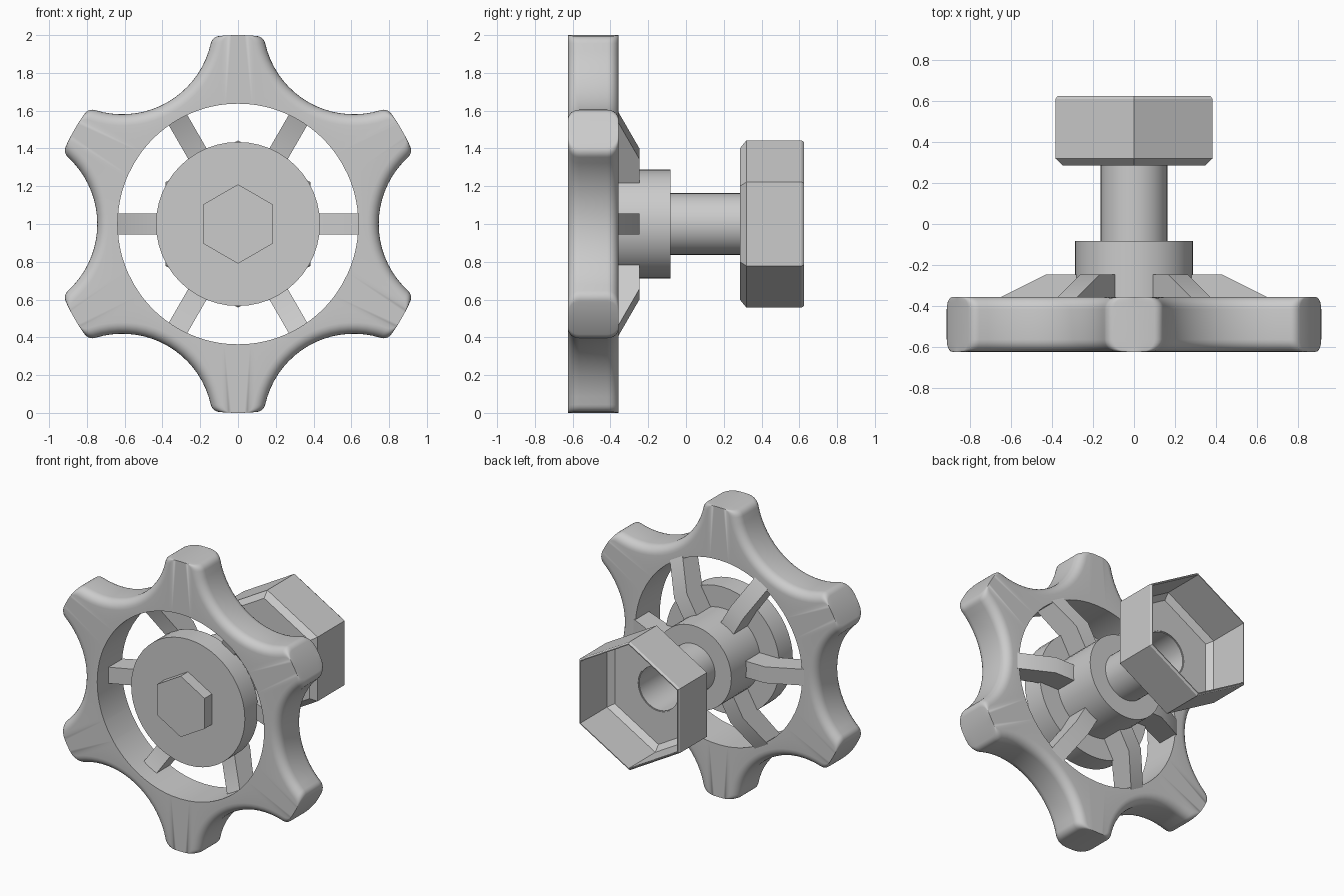
import bpy, bmesh
from math import sin, cos, pi, radians, acos, atan2, degrees

if "Cube" in bpy.data.objects:
    bpy.data.objects.remove(bpy.data.objects["Cube"])

CZ = 1.0  # height of the wheel axis, which runs along y


def finish(name, bm, smooth=True):
    bmesh.ops.recalc_face_normals(bm, faces=bm.faces)
    me = bpy.data.meshes.new(name)
    bm.to_mesh(me)
    bm.free()
    ob = bpy.data.objects.new(name, me)
    bpy.context.collection.objects.link(ob)
    if smooth:
        bpy.ops.object.select_all(action='DESELECT')
        ob.select_set(True)
        bpy.context.view_layer.objects.active = ob
        bpy.ops.object.shade_smooth_by_angle(angle=radians(30))
    return ob


def loft(name, loops, closed=False):
    """Skin a list of equal-length point loops; cap the ends unless closed."""
    bm = bmesh.new()
    rings = [[bm.verts.new(p) for p in loop] for loop in loops]
    n = len(rings[0])
    pairs = list(zip(rings, rings[1:]))
    if closed:
        pairs.append((rings[-1], rings[0]))
    else:
        bm.faces.new(rings[0])
        bm.faces.new(rings[-1])
    for a, b in pairs:
        for i in range(n):
            j = (i + 1) % n
            bm.faces.new((a[i], a[j], b[j], b[i]))
    return finish(name, bm)


def circle(r, y, n=48):
    return [(r * cos(2 * pi * i / n), y, CZ + r * sin(2 * pi * i / n)) for i in range(n)]


def hexagon(r, y, n=6):
    """Hexagon with corners up and down, sampled at n points."""
    pts = []
    for i in range(n):
        a = 2 * pi * i / n + (pi / 6 if n == 6 else 0)
        off = radians(degrees(a) % 60 - 0)
        off = off - pi / 3 if off > pi / 6 else off
        k = r * cos(pi / 6) / cos(off)
        pts.append((k * cos(a), y, CZ + k * sin(a)))
    return pts


# Scalloped rim: six lobes, scallop edges rounded, lobe tips square
D, R, C = 1.225, 0.48, 0.05  # scallop centre, scallop radius, corner radius


def outline(inset):
    r = R + inset
    a = acos(((1 - C) ** 2 + D * D - (r + C) ** 2) / (2 * (1 - C) * D))
    fx, fz = (1 - C) * cos(a), (1 - C) * sin(a)
    phi = atan2(fz, fx - D)
    sector = []

    def arc(x, z, rad, t0, t1, n):
        for i in range(n + 1):
            t = t0 + (t1 - t0) * i / n
            sector.append((x + rad * cos(t), z + rad * sin(t)))

    arc(fx, -fz, C, -a, pi - phi, 5)
    sector.pop()
    arc(D, 0, r, 2 * pi - phi, phi, 18)
    sector.pop()
    arc(fx, fz, C, phi - pi, a, 5)
    sector.append((cos(pi / 6), sin(pi / 6)))
    return [(x * cos(k * pi / 3) - z * sin(k * pi / 3),
             x * sin(k * pi / 3) + z * cos(k * pi / 3))
            for k in range(6) for x, z in sector]


Y0, Y1, F, HOLE = -0.625, -0.357, 0.06, 0.637
steps = [i * pi / 12 for i in range(7)]
layers = [(F * (1 - sin(t)), Y0 + F * (1 - cos(t))) for t in steps]
layers += [(o, Y0 + Y1 - y) for o, y in reversed(layers)]
loops = [[(x, y, CZ + z) for x, z in outline(o)] for o, y in layers]
angles = [atan2(z, x) for x, z in outline(0)]
bore = [[(HOLE * cos(t), y, CZ + HOLE * sin(t)) for t in angles] for y in (Y1, Y0)]
loft("scalloped_rim", loops + bore, closed=True)

# Hub: wide front disc stepping down to a boss
loft("hub", [circle(r, y) for r, y in
             ((0.434, -0.545), (0.434, -0.40), (0.288, -0.40), (0.288, -0.083))])

# Hexagonal cap on the hub front
loft("front_hex_cap", [hexagon(0.21, -0.625), hexagon(0.21, -0.53)])

# Hollow stem
loft("stem", [circle(r, y) for r, y in
              ((0.163, -0.10), (0.163, 0.295), (0.15, 0.295), (0.15, -0.08))])

# Six cranked spokes
SPOKE = [(0.65, -0.357), (0.43, -0.247), (0.22, -0.247),
         (0.22, -0.41), (0.42, -0.41), (0.65, -0.51)]
for k in range(6):
    t = k * pi / 3
    sides = [[(r * cos(t) - w * sin(t), y, CZ + r * sin(t) + w * cos(t))
              for r, y in SPOKE] for w in (-0.056, 0.056)]
    loft(f"spoke_{k + 1}", sides)

# Open hexagonal socket with chamfered base and round bore
N = 48
loft("hex_socket", [circle(0.155, 0.285, N), hexagon(0.40, 0.285, N), hexagon(0.443, 0.32, N),
                    hexagon(0.443, 0.612, N), hexagon(0.433, 0.625, N), hexagon(0.426, 0.625, N),
                    hexagon(0.426, 0.335, N), hexagon(0.385, 0.30, N), circle(0.155, 0.30, N)],
     closed=True)
